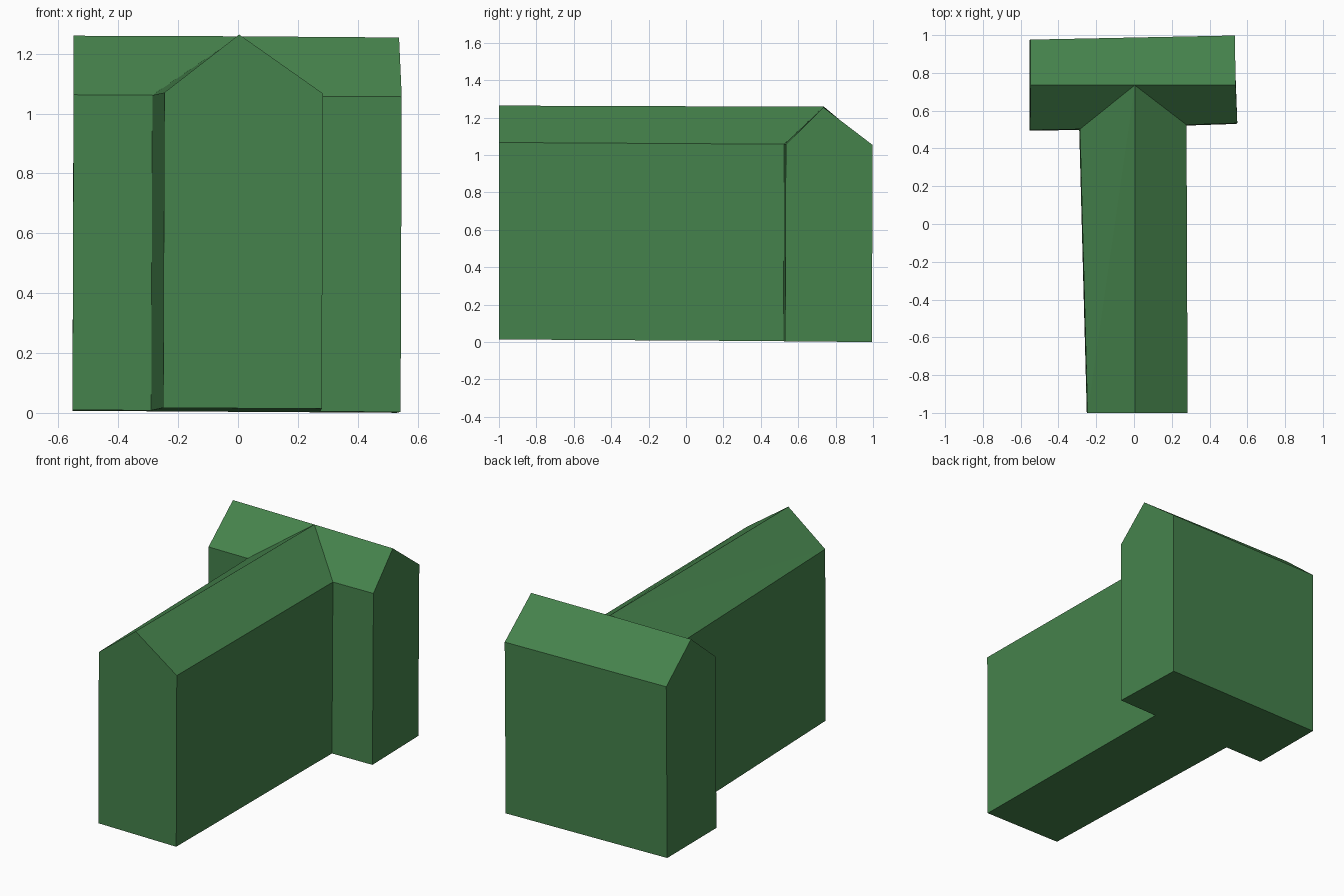
import bpy

if "Cube" in bpy.data.objects:
    bpy.data.objects.remove(bpy.data.objects["Cube"])

green = bpy.data.materials.new("green")
green.diffuse_color = (0.06, 0.225, 0.072, 1.0)
green.use_nodes = True
green.node_tree.nodes["Principled BSDF"].inputs["Base Color"].default_value = green.diffuse_color

# T-shaped footprint, counter-clockwise from the front left corner
plan = [(-0.25, -1.0), (0.28, -1.0), (0.274, 0.521), (0.543, 0.53),
        (0.53, 0.994), (-0.553, 0.972), (-0.553, 0.494), (-0.29, 0.498)]


def base_z(x, y):
    """Slightly tilted ground plane."""
    return 0.0095 - 0.006 * x - 0.006 * y


# Wall feet, then eaves, which lean a little to the right and back
verts = [(x, y, base_z(x, y)) for x, y in plan]
verts += [(x + 0.004, y + (0.004 if y > 0 else 0.0), base_z(x, y) + 1.053)
          for x, y in plan]

# Ridge points: front gable, junction, left gable, right gable
verts += [(0.004, -1.0, 1.264), (0.004, 0.735, 1.258),
          (-0.549, 0.735, 1.26), (0.538, 0.735, 1.254)]
FRONT, JOIN, LEFT, RIGHT = 16, 17, 18, 19

# Walls, with a ridge point added on the three gable ends
gables = {0: FRONT, 3: RIGHT, 5: LEFT}
faces = [tuple(reversed(range(8)))]
for i in range(8):
    j = (i + 1) % 8
    ridge = (gables[i],) if i in gables else ()
    faces.append((i, j, j + 8) + ridge + (i + 8,))

# Roof slopes of the long wing and the cross wing
faces += [
    (9, 10, JOIN, FRONT),
    (8, FRONT, JOIN), (8, JOIN, 15),
    (10, 11, RIGHT, JOIN),
    (15, JOIN, LEFT, 14),
    (12, 13, LEFT, JOIN, RIGHT),
]

mesh = bpy.data.meshes.new("gabled_building")
mesh.from_pydata(verts, [], faces)
mesh.materials.append(green)
mesh.update()
building = bpy.data.objects.new("gabled_building", mesh)
bpy.context.collection.objects.link(building)
